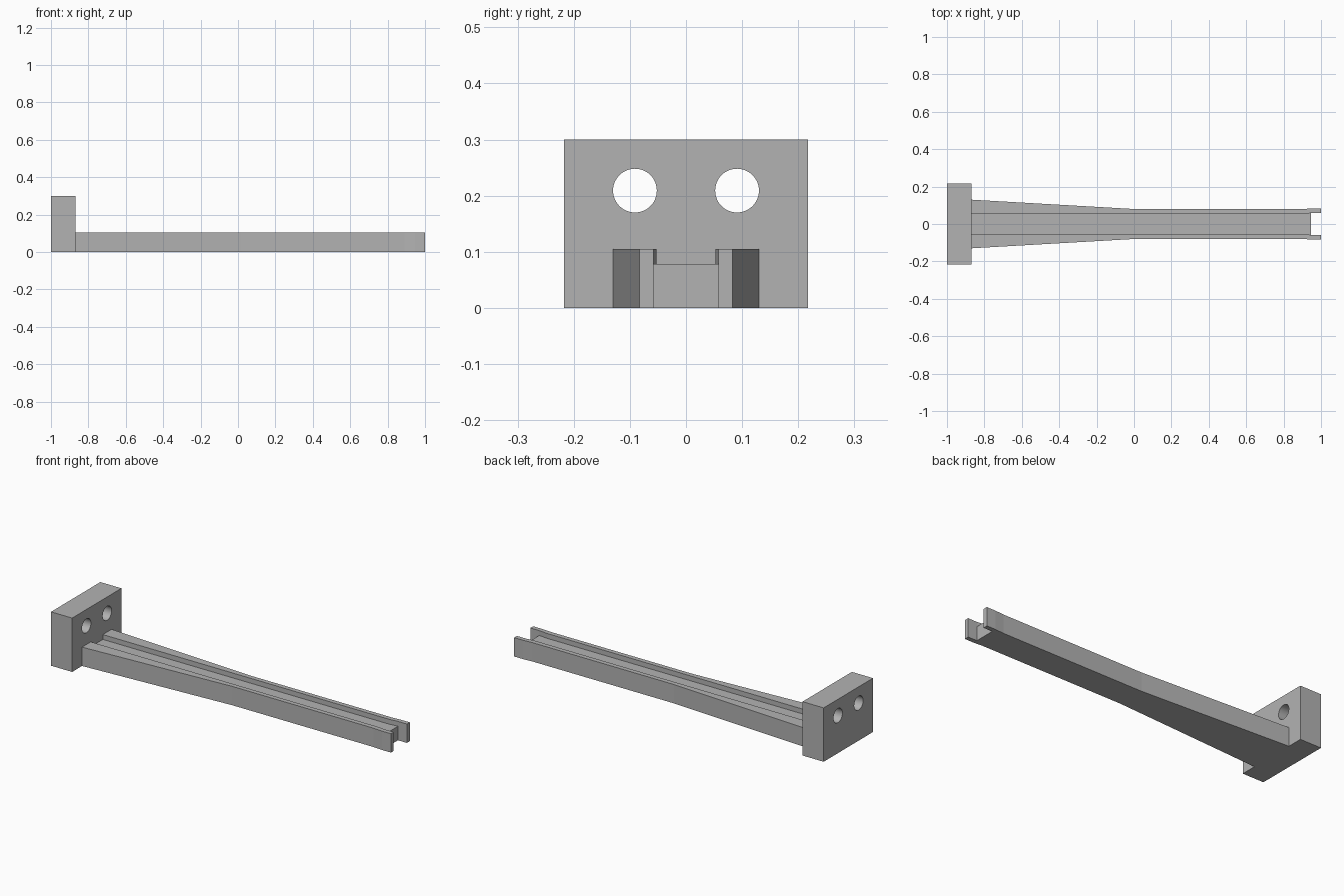
import bpy, bmesh, math

cube = bpy.data.objects.get("Cube")
if cube:
    bpy.data.objects.remove(cube, do_unlink=True)

# Single plain grey
grey = bpy.data.materials.new("plain_grey")
grey.use_nodes = True
colour = (0.45, 0.45, 0.45, 1)
grey.diffuse_color = colour
grey.node_tree.nodes["Principled BSDF"].inputs["Base Color"].default_value = colour


def make_object(name, bm):
    bmesh.ops.recalc_face_normals(bm, faces=bm.faces)
    mesh = bpy.data.meshes.new(name)
    bm.to_mesh(mesh)
    bm.free()
    mesh.materials.append(grey)
    obj = bpy.data.objects.new(name, mesh)
    bpy.context.collection.objects.link(obj)
    return obj


# Mounting plate with two round through holes
PLATE_X0, PLATE_X1, PLATE_W, PLATE_H = -1.0, -0.87, 0.434, 0.30
bm = bmesh.new()
bmesh.ops.create_cube(bm, size=1)
bmesh.ops.scale(bm, vec=(PLATE_X1 - PLATE_X0, PLATE_W, PLATE_H), verts=bm.verts)
bmesh.ops.translate(bm, vec=((PLATE_X0 + PLATE_X1) / 2, 0, PLATE_H / 2), verts=bm.verts)
plate = make_object("mounting_plate", bm)

for side in (-1, 1):
    bpy.ops.mesh.primitive_cylinder_add(
        vertices=48, radius=0.039, depth=0.4,
        location=(PLATE_X0, side * 0.091, 0.209), rotation=(0, math.pi / 2, 0))
    cutter = bpy.context.object
    cutter.name = "hole_cutter"
    cutter.hide_render = True
    cutter.data.materials.append(grey)
    cut = plate.modifiers.new("hole", 'BOOLEAN')
    cut.operation, cut.solver, cut.object = 'DIFFERENCE', 'EXACT', cutter
    bpy.context.view_layer.objects.active = plate
    bpy.ops.object.modifier_apply(modifier=cut.name)
    bpy.data.objects.remove(cutter, do_unlink=True)

# Channel arm: U sections lofted along x, ending in two free prongs
ARM_H, FLOOR = 0.105, 0.078
# x, outer half width, inner half width
stations = [(PLATE_X1, 0.13, 0.053), (0.02, 0.079, 0.053), (0.89, 0.079, 0.053),
            (0.945, 0.083, 0.058), (1.0, 0.083, 0.058)]
bm = bmesh.new()


def rail_ring(x, outer, inner, side):
    points = [(inner, 0), (outer, 0), (outer, ARM_H), (inner, ARM_H), (inner, FLOOR)]
    return [bm.verts.new((x, side * y, z)) for y, z in points]


rings = [[rail_ring(*s, side) for side in (-1, 1)] for s in stations]
last = len(stations) - 2
for k, (near, far) in enumerate(zip(rings, rings[1:])):
    for a, b in zip(near, far):
        for i in range(5):
            if i == 4 and k < last:      # side covered by the floor
                continue
            j = (i + 1) % 5
            bm.faces.new((a[i], a[j], b[j], b[i]))
    if k < last:                         # floor top and underside
        for i in (0, 4):
            bm.faces.new((near[0][i], near[1][i], far[1][i], far[0][i]))

# Floor end and prong tips
left, right = rings[last]
bm.faces.new((left[0], right[0], right[4], left[4]))
for tip in rings[-1]:
    bm.faces.new(tip)
make_object("channel_arm", bm)

# Smooth hole walls, sharp edges everywhere else
bpy.ops.object.select_all(action='DESELECT')
plate.select_set(True)
bpy.context.view_layer.objects.active = plate
bpy.ops.object.shade_smooth_by_angle(angle=math.radians(30))
